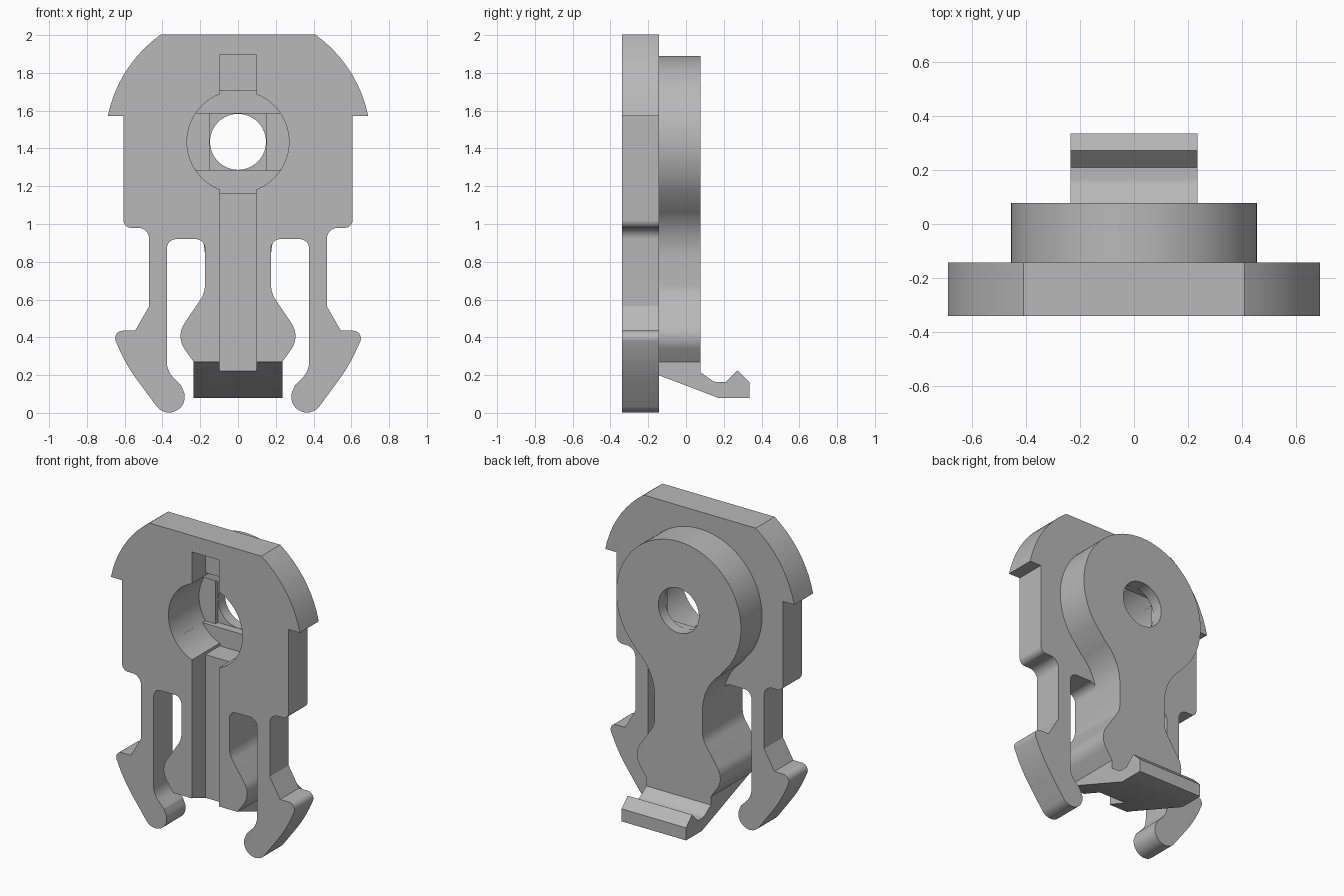
import bpy, bmesh
from math import cos, sin, tan, asin, radians, degrees, ceil
from mathutils import Vector

cube = bpy.data.objects.get("Cube")
if cube:
    bpy.data.objects.remove(cube, do_unlink=True)

grey = bpy.data.materials.new("mid_grey_plastic")
grey.use_nodes = True
COLOUR = (0.48, 0.48, 0.48, 1)
grey.diffuse_color = COLOUR
grey.node_tree.nodes["Principled BSDF"].inputs["Base Color"].default_value = COLOUR

FRONT, SEAM, BACK = -0.34, -0.143, 0.077   # depths of the layers
HUB = 1.435                                # height of the hole centre


def arc(cx, cz, r, a, b):
    """Points along an arc, angles in degrees."""
    n = max(3, ceil(abs(b - a) / 5))
    return [(cx + r * cos(radians(a + (b - a) * i / n)),
             cz + r * sin(radians(a + (b - a) * i / n))) for i in range(n + 1)]


def rounded(path):
    """Open path of (x, z) or (x, z, radius); corners with a radius are filleted."""
    out = []
    for i, p in enumerate(path):
        if len(p) == 2:
            out.append(tuple(p))
            continue
        c = Vector(p[:2])
        u = (Vector(path[i - 1][:2]) - c).normalized()
        v = (Vector(path[i + 1][:2]) - c).normalized()
        half = u.angle(v) / 2
        centre = c + (u + v).normalized() * p[2] / sin(half)
        s = c + u * p[2] / tan(half) - centre
        e = c + v * p[2] / tan(half) - centre
        total, n = s.angle(e), 8
        for k in range(n + 1):
            t = k / n
            q = (s * sin((1 - t) * total) + e * sin(t * total)) / sin(total)
            out.append(tuple(centre + q))
    return out


def mirrored(half):
    return half + [(-x, z) for x, z in reversed(half)]


def prism(name, pts, lo, hi, axis="y"):
    """Extrude a closed outline along y (outline in x, z) or x (outline in y, z)."""
    bm = bmesh.new()
    place = (lambda a, b, d: (a, d, b)) if axis == "y" else (lambda a, b, d: (d, a, b))
    face = bm.faces.new([bm.verts.new(place(a, b, lo)) for a, b in pts])
    new = bmesh.ops.extrude_face_region(bm, geom=[face])["geom"]
    shift = Vector(place(0, 0, hi - lo))
    bmesh.ops.translate(bm, vec=shift, verts=[g for g in new if isinstance(g, bmesh.types.BMVert)])
    bmesh.ops.recalc_face_normals(bm, faces=bm.faces)
    mesh = bpy.data.meshes.new(name)
    bm.to_mesh(mesh)
    bm.free()
    mesh.materials.append(grey)
    obj = bpy.data.objects.new(name, mesh)
    bpy.context.collection.objects.link(obj)
    return obj


def rect(w, z0, z1):
    return [(-w, z0), (w, z0), (w, z1), (-w, z1)]


# Lower stem shared by both layers
stem = [(0.175, 0.635, 0.14), (0.33, 0.405, 0.12), (0.235, 0.27)]

# Front plate with shoulders and two sprung hooked legs
plate = prism("front_plate", mirrored(rounded(
    arc(0, 1.43, 0.704, 54.5, 11.7)
    + [(0.607, 1.573), (0.607, 0.98, 0.04), (0.47, 0.98, 0.06), (0.47, 0.565),
       (0.545, 0.435), (0.672, 0.435, 0.04), (0.59, 0.25, 0.9)]
    + arc(0.365, 0.085, 0.083, -40, -195)
    + [(0.302, 0.147, 0.02), (0.377, 0.222, 0.12), (0.377, 0.92, 0.05),
       (0.175, 0.92, 0.05)] + stem)), FRONT, SEAM)

# Rear boss: round head blending into the stem
body = prism("rear_boss", mirrored(
    arc(0, HUB, 0.455, 90, -39.5)[1:-1]
    + arc(0.505, 0.825, 0.33, 129.6, 180)
    + rounded([(0.175, 0.82)] + stem)[1:]) + [(0, HUB + 0.455)], SEAM, BACK)

# Latch tab with sloping underside and ridged lip
tab = prism("latch_tab", rounded([
    (FRONT, 0.274), (0.17, 0.08), (0.335, 0.08), (0.335, 0.163), (0.272, 0.225),
    (0.21, 0.163), (0.15, 0.163, 0.06), (BACK, 0.215), (BACK, 0.285), (FRONT, 0.285)]),
    -0.235, 0.235, "x")

# Recess cutters: groove, stepped round pocket and through hole
a = degrees(asin(0.15 / 0.27))
cutters = [
    prism("groove_cutter", rect(0.098, 0.1, 1.895), -0.6, -0.2),
    prism("pocket_cutter", arc(0, HUB, 0.27, 0, 360)[:-1], -0.61, -0.05),
    prism("pocket_key_cutter", rect(0.098, 1.165, 1.705), -0.62, -0.05),
    prism("band_cutter", arc(0, HUB, 0.27, -a, a) + arc(0, HUB, 0.27, 180 - a, 180 + a),
          -0.63, -0.02),
    prism("square_cutter", rect(0.15, HUB - 0.15, HUB + 0.15), -0.64, 0.005),
    prism("hole_cutter", arc(0, HUB, 0.148, 0, 360)[:-1], -0.65, 0.3),
]

for obj, tools in ((plate, cutters), (body, cutters[1:]), (tab, cutters[:1])):
    for tool in tools:
        mod = obj.modifiers.new(tool.name, "BOOLEAN")
        mod.operation, mod.solver, mod.object = "DIFFERENCE", "EXACT", tool
    bpy.context.view_layer.update()
    graph = bpy.context.evaluated_depsgraph_get()
    cut = bpy.data.meshes.new_from_object(obj.evaluated_get(graph))
    obj.modifiers.clear()
    obj.data = cut

for tool in cutters:
    bpy.data.objects.remove(tool, do_unlink=True)

# Smooth the curved walls, keep edges crisp
bpy.ops.object.select_all(action="DESELECT")
for obj in (plate, body, tab):
    obj.select_set(True)
bpy.context.view_layer.objects.active = plate
bpy.ops.object.shade_smooth_by_angle(angle=radians(25))
